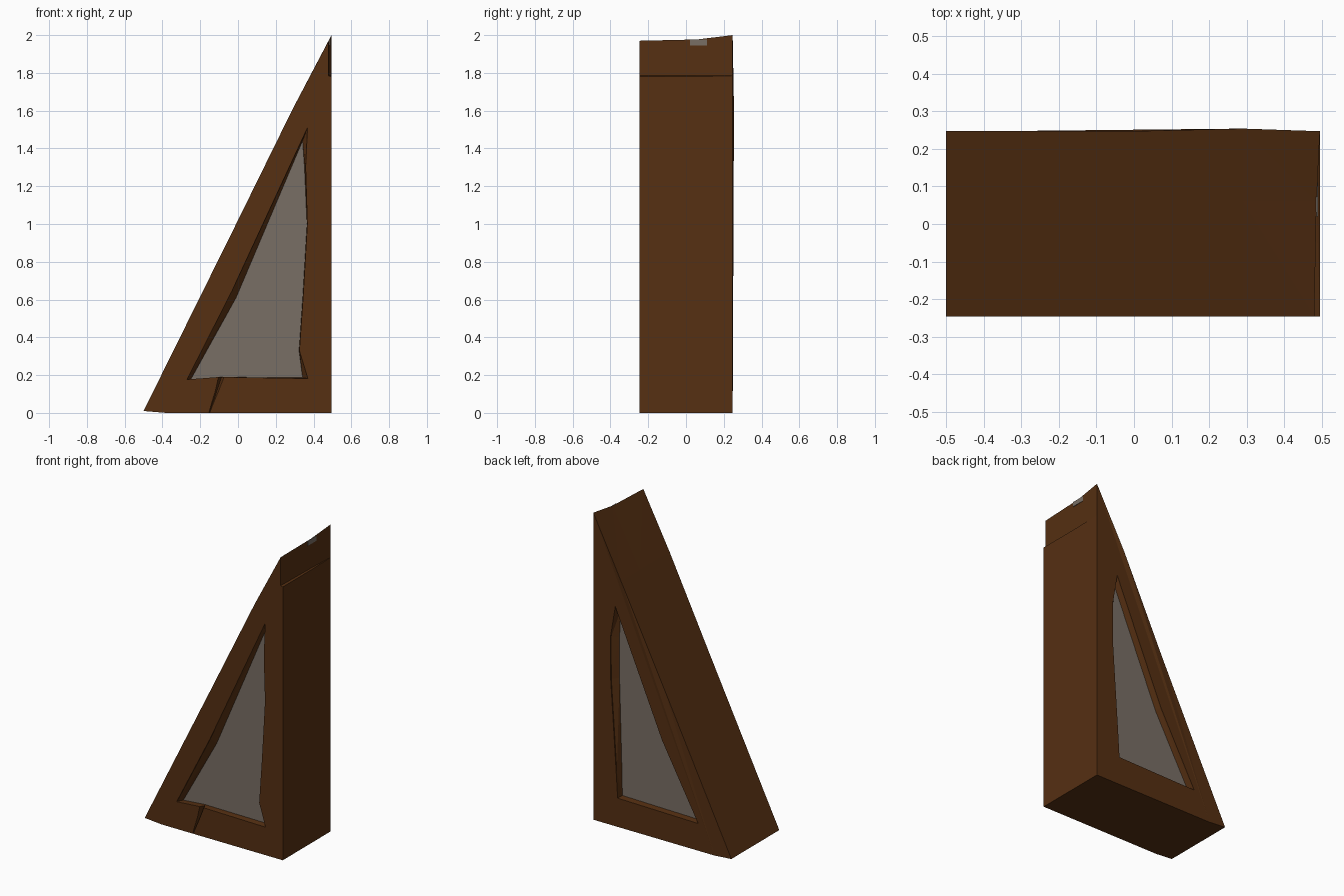
import bpy
import bmesh

old = bpy.data.objects.get("Cube")
if old:
    bpy.data.objects.remove(old, do_unlink=True)


def material(name, rgb):
    m = bpy.data.materials.new(name)
    m.use_nodes = True
    m.diffuse_color = (*rgb, 1)
    m.node_tree.nodes["Principled BSDF"].inputs["Base Color"].default_value = (*rgb, 1)
    return m


wood = material("dark brown wood", (0.092, 0.029, 0.006))
stone = material("warm grey infill", (0.19, 0.158, 0.13))


def loft(name, rows, mats):
    """Skin a closed solid through rows of equal point count."""
    bm = bmesh.new()
    rings = [[bm.verts.new(p) for p in row] for row in rows]
    n = len(rings[0])
    for a, b in zip(rings, rings[1:]):
        for i in range(n):
            j = (i + 1) % n
            bm.faces.new((a[i], a[j], b[j], b[i]))
    bm.faces.new(rings[0])
    bm.faces.new(rings[-1])
    bmesh.ops.triangulate(bm, faces=[f for f in bm.faces])
    bmesh.ops.recalc_face_normals(bm, faces=bm.faces)
    mesh = bpy.data.meshes.new(name)
    bm.to_mesh(mesh)
    bm.free()
    obj = bpy.data.objects.new(name, mesh)
    bpy.context.collection.objects.link(obj)
    for m in mats:
        mesh.materials.append(m)
    return obj


def flat(points, y):
    return [(x, y, z) for x, z in points]


# Wedge body: three slices with a chipped tip towards the front
base = [(-0.5, 0.01), (-0.38, 0), (0.495, 0), (0.495, 1.78)]
slope = [(0.29, 1.61), (-0.01, 1.0)]
front = flat(base + [(0.48, 1.785), (0.48, 1.97)] + slope, -0.246)
middle = flat(base + [(0.486, 1.785), (0.486, 1.977)] + slope, 0.06)
back = flat(base + [(0.495, 1.785), (0.495, 2.0)] + slope, 0.247)
back[6] = (0.29, 0.254, 1.61)
wedge = loft("wooden_wedge_frame", [front, middle, back], [wood, stone])

# Tapered, hand-cut recesses on both broad sides
front_rim = [(-0.27, 0.177), (-0.1, 0.19), (0.37, 0.182), (0.325, 0.33),
             (0.345, 0.62), (0.367, 1.0), (0.358, 1.3), (0.368, 1.51), (-0.03, 0.65)]
front_floor = [(-0.25, 0.177), (-0.1, 0.19), (0.342, 0.186), (0.323, 0.33),
               (0.343, 0.62), (0.365, 1.0), (0.352, 1.3), (0.342, 1.44), (-0.01, 0.61)]
back_rim = [(-0.26, 0.177), (0.32, 0.187), (0.33, 0.35), (0.37, 0.95),
            (0.372, 1.22), (0.337, 1.43), (0.0, 0.65)]
back_floor = [(-0.25, 0.18), (0.315, 0.19), (0.318, 0.35), (0.335, 0.95),
              (0.335, 1.22), (0.328, 1.39), (0.005, 0.64)]
FLOOR = 0.205
cutters = [
    loft("front_recess_cutter", [flat(front_rim, -0.3), flat(front_rim, -0.24), flat(front_floor, -FLOOR)], [wood]),
    loft("back_recess_cutter", [flat(back_rim, 0.3), flat(back_rim, 0.24), flat(back_floor, FLOOR)], [wood]),
]

# V-shaped crack through the lower front rail
cutters.append(loft("crack_cutter", [
    [(-0.105, -0.26, 0.21), (-0.06, -0.26, 0.21), (-0.08, -0.215, 0.21)],
    [(-0.125, -0.26, 0.12), (-0.095, -0.26, 0.12), (-0.11, -0.225, 0.12)],
    [(-0.16, -0.26, -0.01), (-0.15, -0.26, -0.01), (-0.155, -0.238, -0.01)],
], [wood]))

for cutter in cutters:
    cutter.hide_render = True
    mod = wedge.modifiers.new(cutter.name, "BOOLEAN")
    mod.operation = "DIFFERENCE"
    mod.solver = "EXACT"
    mod.object = cutter

# Bake the cuts, then remove the helpers
graph = bpy.context.evaluated_depsgraph_get()
mesh = bpy.data.meshes.new_from_object(wedge.evaluated_get(graph))
wedge.modifiers.clear()
wedge.data = mesh
for cutter in cutters:
    bpy.data.objects.remove(cutter, do_unlink=True)

# Recess floors are grey, everything else is wood
mesh.materials.clear()
mesh.materials.append(wood)
mesh.materials.append(stone)
for face in mesh.polygons:
    is_floor = abs(face.normal.y) > 0.95 and abs(abs(face.center.y) - FLOOR) < 0.005
    face.material_index = 1 if is_floor else 0
    face.use_smooth = False

# Small grey patch showing through near the tip
patch = [(0.482, 1.945), (0.49, 1.945), (0.49, 1.976), (0.485, 1.976)]
loft("tip_patch", [flat(patch, 0.02), flat(patch, 0.11)], [stone])
